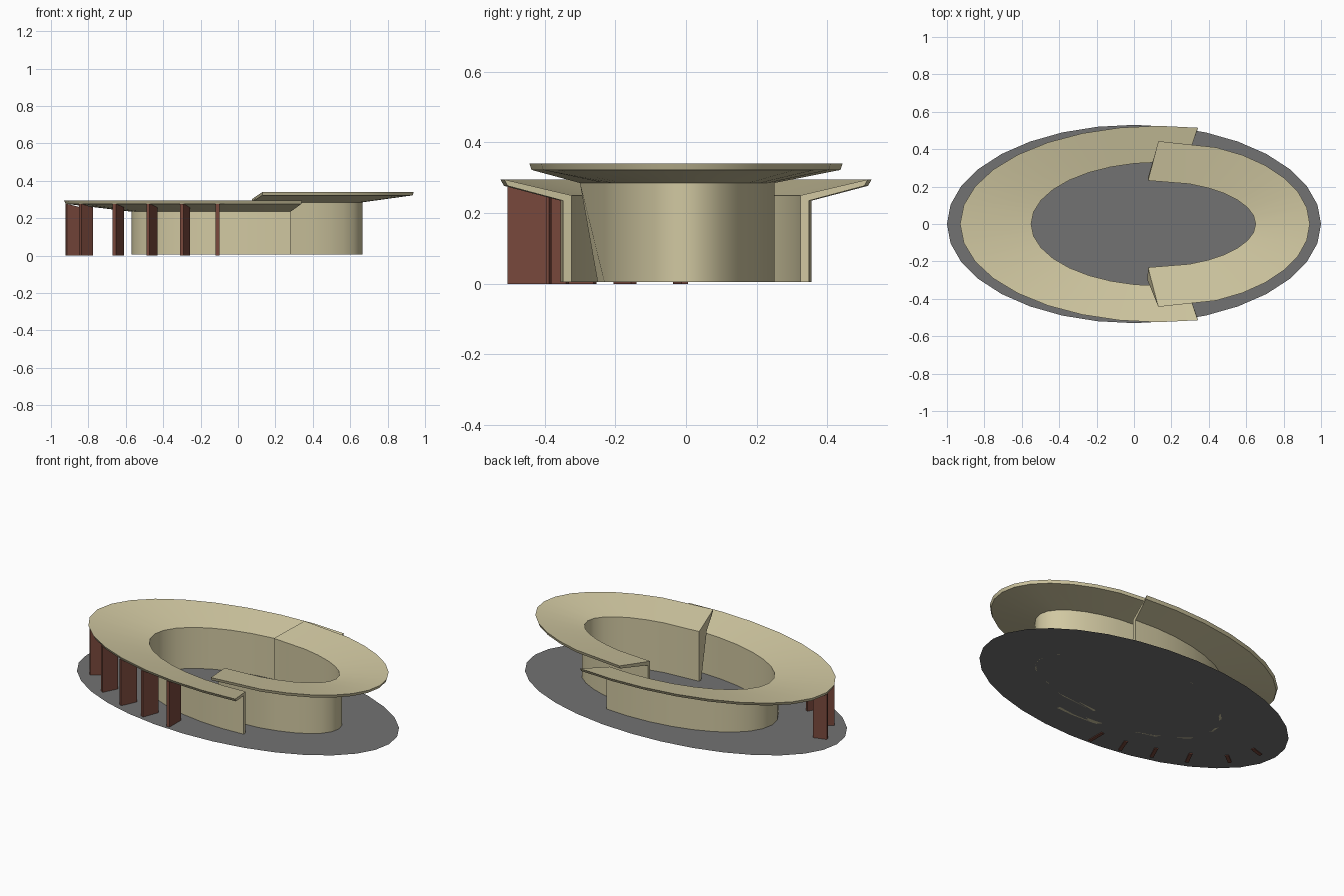
import bpy, bmesh
from math import cos, sin, radians
from mathutils import Matrix, Vector

if "Cube" in bpy.data.objects:
    bpy.data.objects.remove(bpy.data.objects["Cube"])


def material(name, rgb):
    m = bpy.data.materials.new(name)
    m.diffuse_color = (*rgb, 1)
    m.use_nodes = True
    m.node_tree.nodes["Principled BSDF"].inputs["Base Color"].default_value = m.diffuse_color
    return m


CREAM = material("cream", (0.64, 0.58, 0.36))
BROWN = material("red_brown", (0.19, 0.065, 0.045))
GREY = material("dark_grey", (0.17, 0.17, 0.17))


def finish(name, bm, mat, smooth=False):
    bmesh.ops.recalc_face_normals(bm, faces=bm.faces[:])
    me = bpy.data.meshes.new(name)
    bm.to_mesh(me)
    bm.free()
    me.materials.append(mat)
    ob = bpy.data.objects.new(name, me)
    bpy.context.collection.objects.link(ob)
    if smooth:
        bpy.ops.object.select_all(action='DESELECT')
        ob.select_set(True)
        bpy.context.view_layer.objects.active = ob
        bpy.ops.object.shade_smooth_by_angle(angle=radians(30))
    return ob


def half_ring(name, rails, angles, flare=None):
    """Loft a closed section along elliptical rails (centre x, rx, ry, z)."""
    bm = bmesh.new()
    rows = [[bm.verts.new((cx + rx * cos(radians(a)), ry * sin(radians(a)), z))
             for cx, rx, ry, z in rails] for a in angles]
    if flare:
        rows[0][3].co = flare
    n = len(rails)
    for r, s in zip(rows, rows[1:]):
        for i in range(n):
            j = (i + 1) % n
            bm.faces.new((r[i], r[j], s[j], s[i]))
    bm.faces.new(rows[0])
    bm.faces.new(rows[-1][::-1])
    return finish(name, bm, CREAM, True)


# ground disc
bm = bmesh.new()
bm.faces.new([bm.verts.new((cos(radians(i * 11.25)), 0.53 * sin(radians(i * 11.25)), 0.005))
              for i in range(32)])
bmesh.ops.recalc_face_normals(bm, faces=bm.faces[:])
finish("ground_disc", bm, GREY)

# section order: roof inner top, roof outer top, roof outer bottom,
# wall outer top, wall outer bottom, wall inner bottom
step = 11.25
left_angles = [78.5] + [90 + step * i for i in range(17)] + [281.5]
half_ring("large_wing", [
    (0.14, 0.69, 0.33, 0.25), (0.13, 1.06, 0.525, 0.295), (0.13, 1.052, 0.515, 0.277),
    (0.14, 0.71, 0.355, 0.235), (0.14, 0.71, 0.355, 0.005), (0.14, 0.69, 0.33, 0.005)],
    left_angles)

right_angles = [-90] + [-67.5 + step * i for i in range(13)] + [90]
half_ring("small_wing", [
    (0.075, 0.575, 0.232, 0.302), (0.13, 0.81, 0.443, 0.34), (0.13, 0.803, 0.437, 0.322),
    (0.075, 0.59, 0.25, 0.285), (0.075, 0.59, 0.25, 0.005), (0.075, 0.575, 0.232, 0.005)],
    right_angles, flare=(0.072, -0.30, 0.285))

# radial fins under the large wing's eave: x, y, length, angle
fins = [(-0.88, -0.015, 0.08, 17), (-0.812, -0.172, 0.08, 38), (-0.64, -0.30, 0.095, 63),
        (-0.46, -0.38, 0.10, 65), (-0.283, -0.43, 0.10, 69), (-0.11, -0.45, 0.11, 90)]
for k, (x, y, length, angle) in enumerate(fins):
    bm = bmesh.new()
    bmesh.ops.create_cube(bm, size=1)
    for v in bm.verts:
        inner = v.co.x > 0
        top = v.co.z > 0
        v.co = Vector((v.co.x * length, v.co.y * 0.02,
                       (0.258 if inner else 0.277) if top else 0))
    bmesh.ops.transform(bm, verts=bm.verts[:],
                        matrix=Matrix.Translation((x, y, 0)) @ Matrix.Rotation(radians(angle), 4, 'Z'))
    finish(f"fin_{k + 1}", bm, BROWN)
